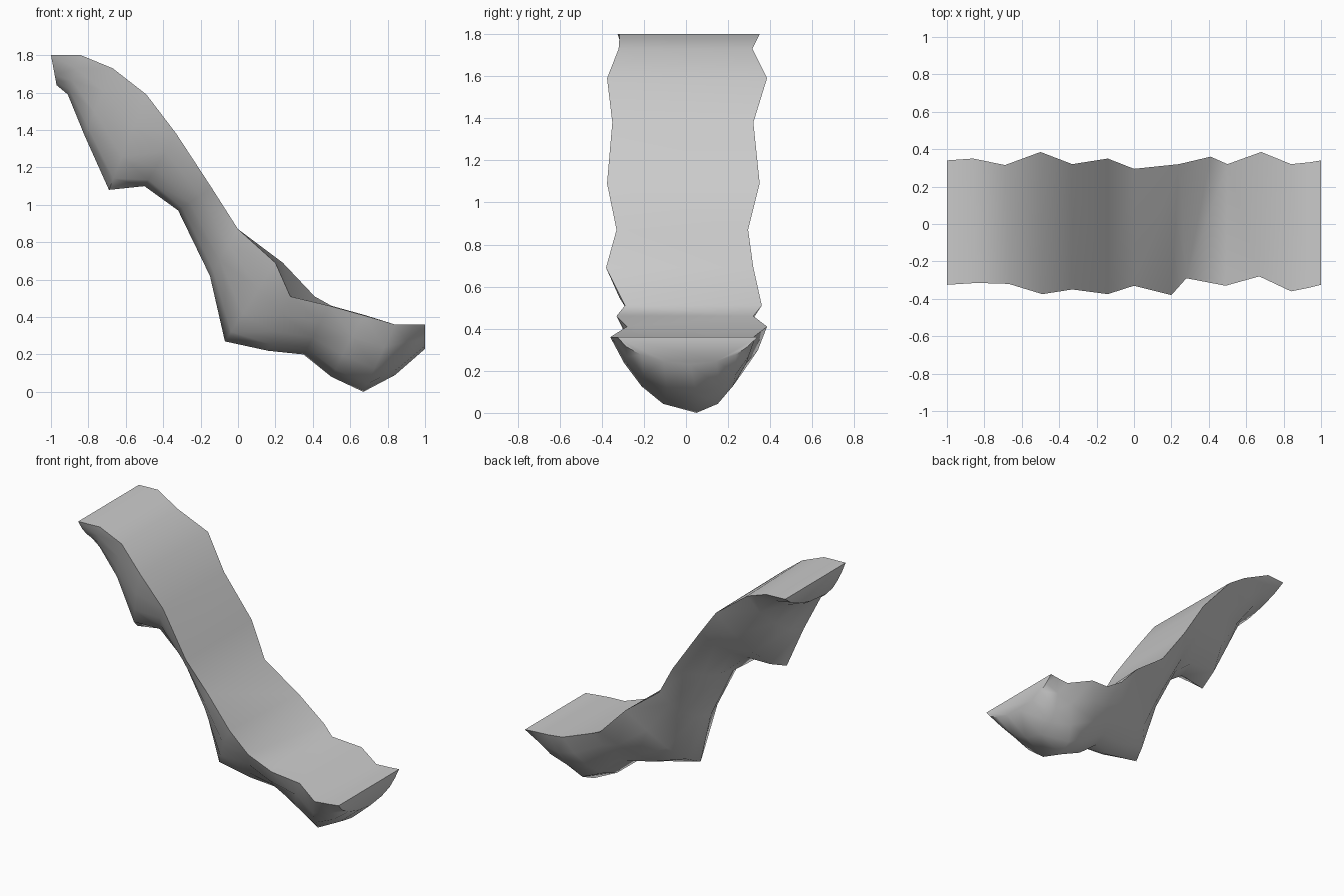
import bpy, bmesh, math, random

if "Cube" in bpy.data.objects:
    bpy.data.objects.remove(bpy.data.objects["Cube"])

random.seed(4)

# Stations along the slope: top front x, top back x, top z, front y, back y,
# keel x, keel y, keel z, underside width
STATIONS = [
    (-1.00, -1.00, 1.80, -.325, .34, -.97, -.16, 1.64, 1.0),
    (-.84, -.86, 1.80, -.315, .35, -.91, -.18, 1.59, 1.0),
    (-.67, -.69, 1.73, -.32, .315, -.82, -.12, 1.37, .88),
    (-.49, -.50, 1.59, -.375, .385, -.69, -.12, 1.08, .82),
    (-.33, -.33, 1.38, -.35, .32, -.50, -.10, 1.10, .82),
    (-.14, -.14, 1.09, -.375, .35, -.32, -.06, .97, .9),
    (.00, .00, .87, -.33, .295, -.15, -.06, .62, .95),
    (.20, .24, .69, -.38, .32, -.07, -.06, .27, .84),
    (.28, .41, .51, -.29, .36, .16, -.04, .22, .84),
    (.49, .50, .46, -.33, .32, .35, .03, .20, .95),
    (.67, .68, .41, -.28, .385, .50, .04, .08, 1.0),
    (.84, .84, .36, -.36, .32, .67, .05, .00, 1.0),
    (.94, .94, .36, -.34, .33, .84, .05, .09, 1.0),
    (1.00, 1.00, .36, -.325, .34, 1.00, .02, .23, 1.0),
]
# Hull section below the rim: share of half width, share of depth
HULL = [(.87, .34), (.65, .65), (.38, .88)]


def ring(bm, s):
    """Flat walking surface on top, rounded rocky hull underneath."""
    xf, xb, zt, yf, yb, kx, ky, kz, w = s

    def side(x, y):
        for wy, d in HULL:
            k = wy * (1 - (1 - w) * 1.6 * d) * random.uniform(.96, 1.04)
            yield (x + (kx - x) * d, ky + (y - ky) * k, zt + (kz - zt) * d)

    front = [(xf, yf, zt), *side(xf, yf)]
    back = [(xb, yb, zt), *side(xb, yb)]
    return [bm.verts.new(p) for p in front + [(kx, ky, kz)] + back[::-1]]


# Rock slide lofted through the stations
bm = bmesh.new()
rings = [ring(bm, s) for s in STATIONS]
for a, b in zip(rings, rings[1:]):
    for i in range(len(a)):
        j = (i + 1) % len(a)
        bm.faces.new((a[i], a[j], b[j], b[i]))
bm.faces.new(rings[0])
bm.faces.new(rings[-1])
bmesh.ops.triangulate(bm, faces=bm.faces[:])
bmesh.ops.recalc_face_normals(bm, faces=bm.faces[:])
mesh = bpy.data.meshes.new("rock_ramp")
bm.to_mesh(mesh)
bm.free()
ramp = bpy.data.objects.new("rock_ramp", mesh)
bpy.context.collection.objects.link(ramp)
bpy.context.view_layer.objects.active = ramp
ramp.select_set(True)
bpy.ops.object.shade_smooth_by_angle(angle=math.radians(60))
